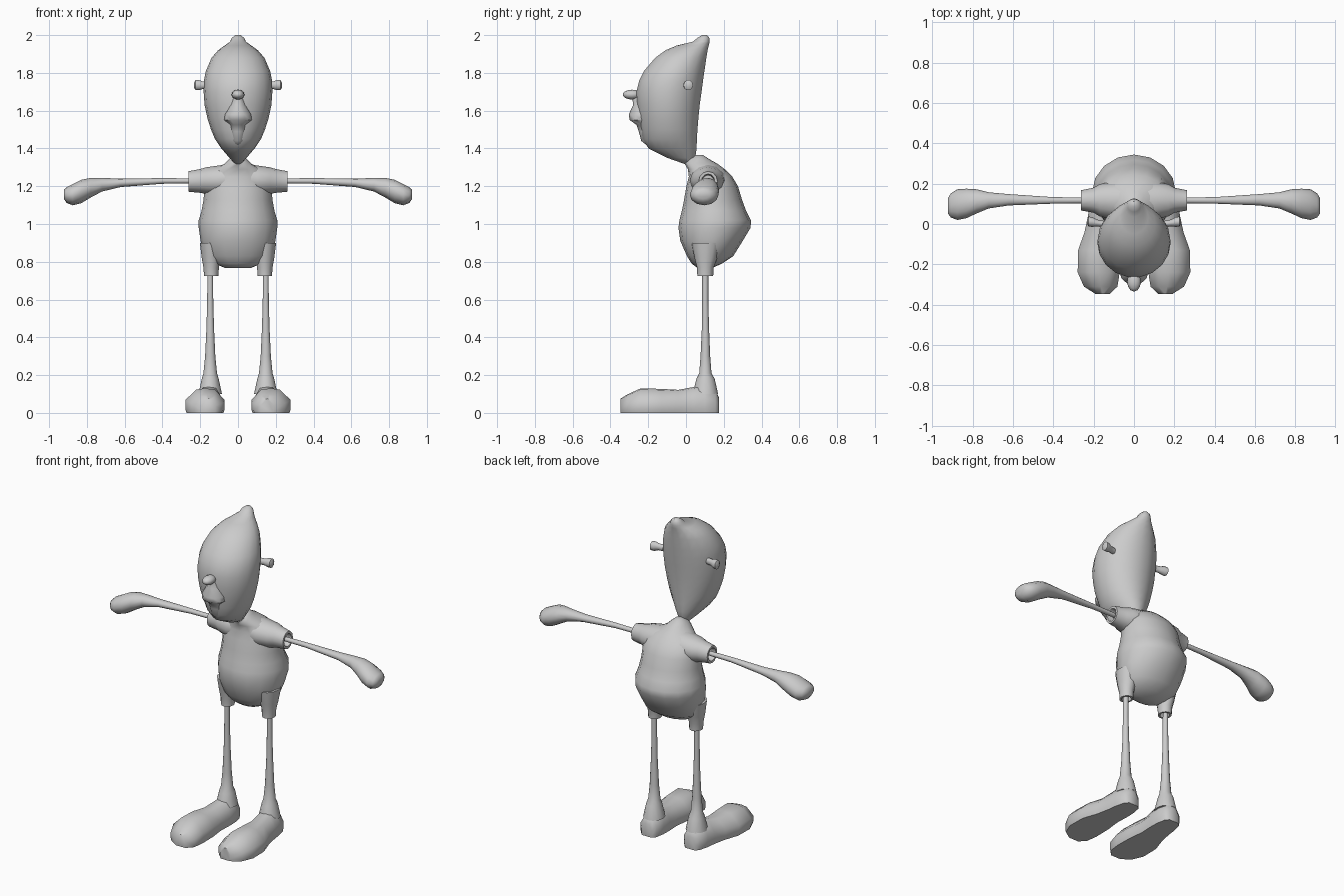
import bpy, bmesh, math

grey = bpy.data.materials.new("plain grey")
grey.diffuse_color = (0.6, 0.6, 0.6, 1)


def finish(name, bm, mirror=False, angle=50):
    bmesh.ops.recalc_face_normals(bm, faces=bm.faces)
    me = bpy.data.meshes.new(name)
    bm.to_mesh(me)
    bm.free()
    me.materials.append(grey)
    ob = bpy.data.objects.new(name, me)
    bpy.context.collection.objects.link(ob)
    if mirror:
        ob.modifiers.new("Mirror", "MIRROR").use_mirror_merge = False
    bpy.ops.object.select_all(action="DESELECT")
    ob.select_set(True)
    bpy.context.view_layer.objects.active = ob
    bpy.ops.object.shade_smooth_by_angle(angle=math.radians(angle))
    return ob


def skin(bm, rings):
    """Bridge matching rings of points and close both ends."""
    rows = [[bm.verts.new(p) for p in r] for r in rings]
    n = len(rows[0])
    for a, b in zip(rows, rows[1:]):
        for i in range(n):
            j = (i + 1) % n
            bm.faces.new((a[i], a[j], b[j], b[i]))
    bm.faces.new(rows[0])
    bm.faces.new(rows[-1])


def loft_z(name, rows, n=16, x=0, mirror=False, angle=50):
    """Rows: height, front y, back y, half width."""
    rings = []
    for z, f, b, w in rows:
        ring = []
        for i in range(n):
            t = math.tau * i / n
            ring.append((x + w * math.cos(t), (f + b) / 2 + (b - f) / 2 * math.sin(t), z))
        rings.append(ring)
    bm = bmesh.new()
    skin(bm, rings)
    return finish(name, bm, mirror, angle)


def loft_x(name, rows, n=12, angle=50):
    """Rows: x, centre y, half depth, centre z, half height; mirrored."""
    rings = []
    for x, cy, ry, cz, rz in rows:
        rings.append([(x, cy + ry * math.cos(math.tau * i / n),
                       cz + rz * math.sin(math.tau * i / n)) for i in range(n)])
    bm = bmesh.new()
    skin(bm, rings)
    return finish(name, bm, True, angle)


# Head, tapering to the chin and ending in a small knob on top
loft_z("head", [
    (1.315, 0.0, 0.03, 0.012), (1.35, -0.10, 0.05, 0.045), (1.40, -0.20, 0.058, 0.088),
    (1.45, -0.232, 0.06, 0.122), (1.50, -0.24, 0.063, 0.143), (1.56, -0.255, 0.068, 0.162),
    (1.63, -0.26, 0.075, 0.177), (1.70, -0.265, 0.085, 0.182), (1.76, -0.25, 0.093, 0.18),
    (1.81, -0.225, 0.10, 0.17), (1.88, -0.165, 0.11, 0.14), (1.92, -0.11, 0.116, 0.105),
    (1.945, -0.05, 0.122, 0.07), (1.965, 0.035, 0.126, 0.042), (1.985, 0.06, 0.124, 0.033),
    (2.0, 0.085, 0.112, 0.014)], n=18)

# Muzzle with the upper lip bulge and lower lip
loft_z("muzzle", [
    (1.68, -0.285, -0.20, 0.02), (1.63, -0.28, -0.17, 0.045), (1.58, -0.303, -0.17, 0.07),
    (1.55, -0.298, -0.17, 0.073), (1.525, -0.262, -0.17, 0.045), (1.49, -0.25, -0.16, 0.042),
    (1.44, -0.237, -0.15, 0.035), (1.41, -0.20, -0.15, 0.02)], n=12)

# Nose knob
bm = bmesh.new()
bmesh.ops.create_uvsphere(bm, u_segments=12, v_segments=8, radius=1)
for v in bm.verts:
    v.co = (v.co.x * 0.034, -0.285 + v.co.y * 0.05, 1.685 + v.co.z * 0.026)
finish("nose", bm)

# Ears
loft_x("ears", [
    (0.15, 0.0, 0.016, 1.735, 0.02), (0.185, 0.005, 0.017, 1.735, 0.02),
    (0.205, 0.01, 0.024, 1.735, 0.028), (0.225, 0.012, 0.025, 1.735, 0.028),
    (0.232, 0.012, 0.012, 1.735, 0.014)], n=10)

# Torso with a rounded hump behind, narrowing to the neck
loft_z("torso", [
    (0.768, 0.06, 0.14, 0.07), (0.79, 0.03, 0.19, 0.125), (0.83, 0.005, 0.25, 0.172),
    (0.91, -0.03, 0.30, 0.198), (0.98, -0.04, 0.342, 0.208), (1.02, -0.035, 0.344, 0.208),
    (1.07, -0.022, 0.318, 0.193), (1.13, -0.01, 0.296, 0.182), (1.20, 0.002, 0.275, 0.178),
    (1.25, 0.015, 0.245, 0.165), (1.29, 0.01, 0.205, 0.125), (1.32, -0.008, 0.165, 0.07),
    (1.345, 0.01, 0.12, 0.045), (1.365, 0.05, 0.09, 0.02)], n=16)

# Sleeves with a recessed opening
loft_x("sleeves", [
    (0.0, 0.115, 0.09, 1.24, 0.085), (0.10, 0.115, 0.095, 1.23, 0.08),
    (0.17, 0.118, 0.08, 1.23, 0.07), (0.20, 0.118, 0.062, 1.228, 0.063),
    (0.263, 0.117, 0.05, 1.225, 0.054), (0.263, 0.117, 0.036, 1.225, 0.04),
    (0.225, 0.117, 0.03, 1.225, 0.034)])

# Thin arms swelling into mitten fists
loft_x("arms", [
    (0.21, 0.117, 0.014, 1.228, 0.013), (0.40, 0.117, 0.016, 1.228, 0.015),
    (0.62, 0.12, 0.028, 1.218, 0.022), (0.72, 0.117, 0.04, 1.208, 0.036),
    (0.78, 0.112, 0.06, 1.192, 0.052), (0.83, 0.102, 0.073, 1.172, 0.062),
    (0.875, 0.096, 0.076, 1.155, 0.056), (0.907, 0.092, 0.06, 1.153, 0.042),
    (0.922, 0.09, 0.038, 1.157, 0.024)])

# Short trouser legs with a recessed opening
loft_z("trouser_legs", [
    (0.90, 0.03, 0.19, 0.06), (0.82, 0.045, 0.165, 0.05), (0.77, 0.058, 0.147, 0.041),
    (0.725, 0.06, 0.144, 0.038), (0.725, 0.072, 0.132, 0.028), (0.755, 0.078, 0.126, 0.024)],
    n=12, x=0.142, mirror=True)

# Thin legs widening at the ankle
loft_z("legs", [
    (0.77, 0.086, 0.118, 0.015), (0.60, 0.086, 0.118, 0.016), (0.45, 0.084, 0.122, 0.02),
    (0.30, 0.077, 0.128, 0.027), (0.21, 0.07, 0.135, 0.036), (0.18, 0.055, 0.152, 0.045),
    (0.10, 0.035, 0.17, 0.062)], n=12, x=0.147, mirror=True)

# Long shoes: flat sole, upright sides, sloping upper
outline = [(-0.94, 0), (-1, 0.15), (-1, 0.52), (-0.52, 0.95), (0, 1), (0.45, 0.95),
           (1, 0.52), (1, 0.15), (0.94, 0)]
rings = []
for y, cx, w, top in [
        (0.175, 0.15, 0.035, 0.08), (0.155, 0.15, 0.055, 0.125), (0.10, 0.152, 0.068, 0.145),
        (0.04, 0.155, 0.073, 0.137), (-0.04, 0.165, 0.08, 0.122), (-0.13, 0.175, 0.102, 0.127),
        (-0.24, 0.175, 0.104, 0.13), (-0.31, 0.165, 0.083, 0.098), (-0.347, 0.155, 0.035, 0.075)]:
    rings.append([(cx + w * px, y, top * pz) for px, pz in outline])
bm = bmesh.new()
skin(bm, rings)
finish("shoes", bm, mirror=True, angle=55)
